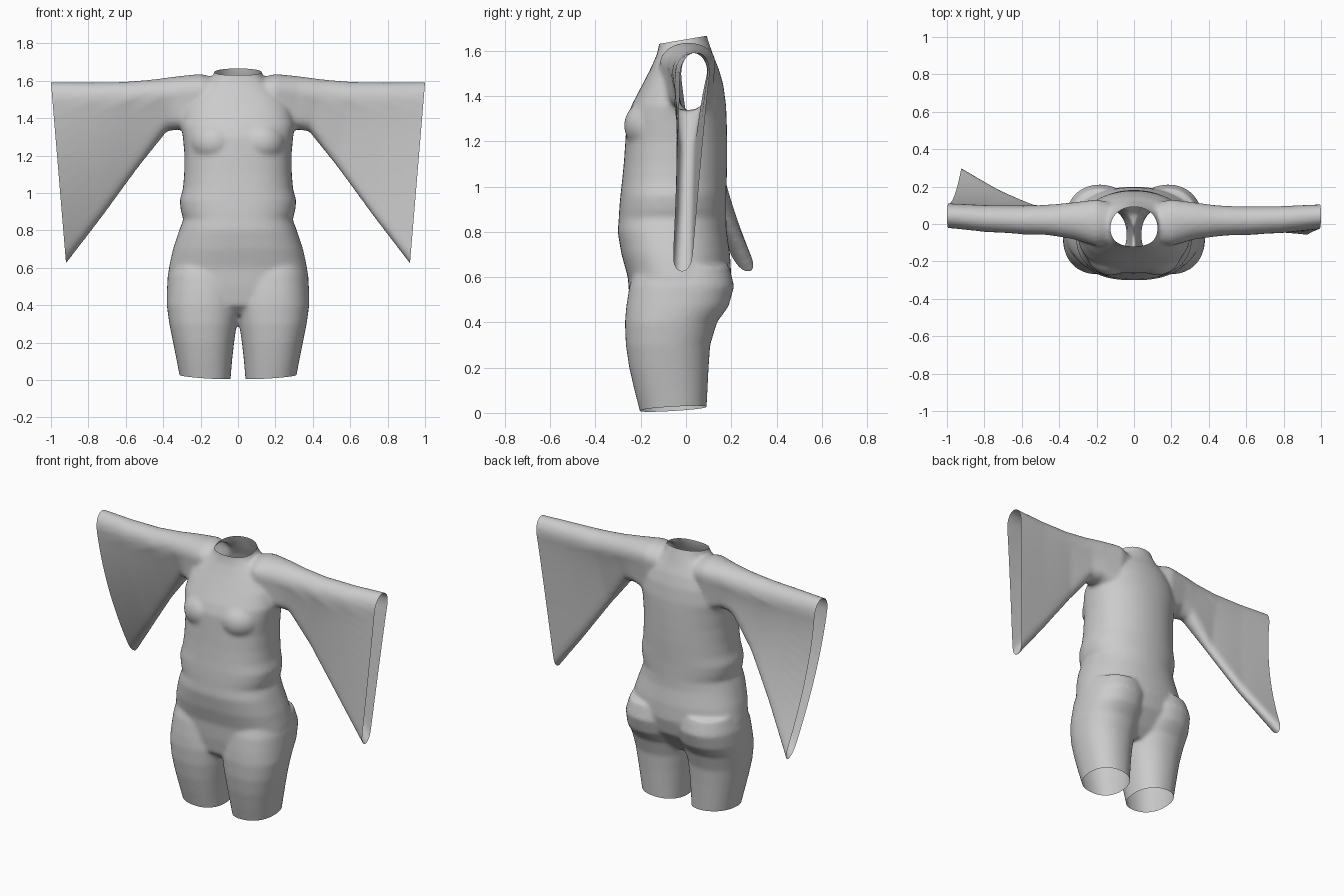
import bpy, bmesh, math
from mathutils import Vector

if "Cube" in bpy.data.objects:
    bpy.data.objects.remove(bpy.data.objects["Cube"])

bm = bmesh.new()


def loft(rings):
    """Closed solid through rings of equal point count."""
    loops = [[bm.verts.new(p) for p in r] for r in rings]
    faces = [bm.faces.new(loops[0]), bm.faces.new(loops[-1])]
    n = len(loops[0])
    for a, b in zip(loops, loops[1:]):
        for i in range(n):
            j = (i + 1) % n
            faces.append(bm.faces.new((a[i], a[j], b[j], b[i])))
    bmesh.ops.recalc_face_normals(bm, faces=faces)


def body_ring(z, x0, x1, yf, yb, e_front=2.5, e_back=2.1, n=48):
    """Superellipse ring, boxier at the front than at the back."""
    cx, cy, rx, ry = (x0 + x1) / 2, (yf + yb) / 2, (x1 - x0) / 2, (yb - yf) / 2
    pts = []
    for i in range(n):
        a = 2 * math.pi * i / n
        c, s = math.cos(a), math.sin(a)
        e = 2 / (e_front if s < 0 else e_back)
        pts.append((cx + rx * math.copysign(abs(c) ** e, c),
                    cy + ry * math.copysign(abs(s) ** e, s), z))
    return pts


def sleeve_ring(side, xt, zt, xb, zb, yc, w, wb, n=20):
    """Hanging teardrop section: round arm on top, thin drape below."""
    h = zt - zb
    front, back = [], []
    for i in range(n + 1):
        s = (1 - math.cos(math.pi * i / n)) / 2
        d = s * h
        half = w + (wb - w) * min(1, max(0, (d - 0.1) / max(h - 0.1, 0.1)) ** 0.7)
        half *= math.sqrt(1 - (1 - min(d / 0.09, 1)) ** 2)
        half *= math.sqrt(max(0, 1 - (1 - min((h - d) / 0.06, 1)) ** 2))
        y = yc + (-0.02 - yc) * min(1, d)
        if side < 0 and xt > 0.4:          # this drape swings backward
            y += 0.31 * d ** 1.75
        x, z = side * (xt + (xb - xt) * s), zt - d
        front.append((x, y - half, z))
        if 0 < i < n:
            back.append((x, y + half, z))
    return front + back[::-1]


# Torso: height, half width, front y, back y
torso = [(0.35, 0.20, -0.18, 0.05), (0.40, 0.34, -0.235, 0.10), (0.50, 0.375, -0.25, 0.175),
         (0.60, 0.37, -0.257, 0.20), (0.70, 0.348, -0.285, 0.195), (0.80, 0.315, -0.302, 0.18),
         (0.86, 0.292, -0.297, 0.178), (0.90, 0.305, -0.295, 0.178), (0.96, 0.312, -0.29, 0.178),
         (1.02, 0.295, -0.283, 0.18), (1.10, 0.288, -0.275, 0.182), (1.20, 0.286, -0.268, 0.182),
         (1.30, 0.295, -0.262, 0.18), (1.36, 0.305, -0.24, 0.177), (1.45, 0.285, -0.193, 0.165),
         (1.52, 0.245, -0.157, 0.145), (1.58, 0.18, -0.13, 0.12), (1.62, 0.135, -0.12, 0.107),
         (1.67, 0.118, -0.118, 0.09), (1.75, 0.11, -0.115, 0.085)]
loft([body_ring(z, -w, w, f, b) for z, w, f, b in torso])

# Legs: height, inner x, outer x, front y, back y
leg = [(-0.08, 0.045, 0.30, -0.185, 0.088), (0.0, 0.04, 0.308, -0.202, 0.09),
       (0.1, 0.032, 0.327, -0.228, 0.095), (0.2, 0.021, 0.347, -0.251, 0.10),
       (0.3, 0.006, 0.367, -0.266, 0.107), (0.4, -0.01, 0.381, -0.27, 0.137),
       (0.47, -0.01, 0.381, -0.264, 0.188), (0.56, -0.01, 0.376, -0.25, 0.213),
       (0.65, 0.0, 0.35, -0.22, 0.19)]
for side in (1, -1):
    loft([[(side * x, y, z) for x, y, z in body_ring(zz, a, b, f, k, 2.3, 2.2)]
          for zz, a, b, f, k in leg])

# Sleeves: top x, top z, bottom x, bottom z, centre y, arm half width, drape half width
sleeve = [(0.05, 1.60, 0.10, 1.34, 0.0, 0.10, 0.10), (0.20, 1.637, 0.20, 1.30, 0.01, 0.125, 0.11),
          (0.32, 1.625, 0.31, 1.34, 0.02, 0.10, 0.085), (0.45, 1.608, 0.38, 1.33, 0.02, 0.085, 0.06),
          (0.60, 1.595, 0.53, 1.14, 0.02, 0.078, 0.032), (0.80, 1.592, 0.72, 0.88, 0.028, 0.073, 0.034),
          (1.00, 1.594, 0.92, 0.62, 0.045, 0.066, 0.042), (1.10, 1.594, 1.02, 0.49, 0.05, 0.066, 0.042)]
for side in (1, -1):
    loft([sleeve_ring(side, *r) for r in sleeve])

# Soft bust fullness
for side in (1, -1):
    v = bmesh.ops.create_uvsphere(bm, u_segments=24, v_segments=16, radius=1)["verts"]
    for p in v:
        p.co = Vector((side * 0.125 + p.co.x * 0.13, -0.15 + p.co.y * 0.125, 1.27 + p.co.z * 0.115))

# Fuse into one smooth skin
mesh = bpy.data.meshes.new("bodysuit")
bm.to_mesh(mesh)
bm.free()
suit = bpy.data.objects.new("bodysuit", mesh)
bpy.context.collection.objects.link(suit)
bpy.context.view_layer.objects.active = suit
suit.select_set(True)
remesh = suit.modifiers.new("fuse", "REMESH")
remesh.mode = "VOXEL"
remesh.voxel_size = 0.011
smooth = suit.modifiers.new("relax", "SMOOTH")
smooth.factor = 0.5
smooth.iterations = 10
for name in ("fuse", "relax"):
    bpy.ops.object.modifier_apply(modifier=name)

# Cut the neck, cuff and leg openings
bm = bmesh.new()
bm.from_mesh(mesh)


def cut(co, normal, keep):
    faces = [f for f in bm.faces if keep(f.calc_center_median())]
    geom = list({e for f in faces for e in f.edges} | {v for f in faces for v in f.verts}) + faces
    bmesh.ops.bisect_plane(bm, geom=geom, plane_co=co, plane_no=normal, clear_outer=True)


cut((0, -0.12, 1.63), (0, -0.17, 1), lambda c: abs(c.x) < 0.16 and c.z > 1.6)
for side in (1, -1):
    cut((side, 0, 1.59), (side * 0.96, 0, -0.08), lambda c: c.x * side > 0.6)
    cut((side * 0.04, -0.2, 0.0), (side * 0.07, 0.06, -1), lambda c: c.x * side > 0 and c.z < 0.2)
bm.to_mesh(mesh)
bm.free()
bpy.ops.object.shade_smooth()
